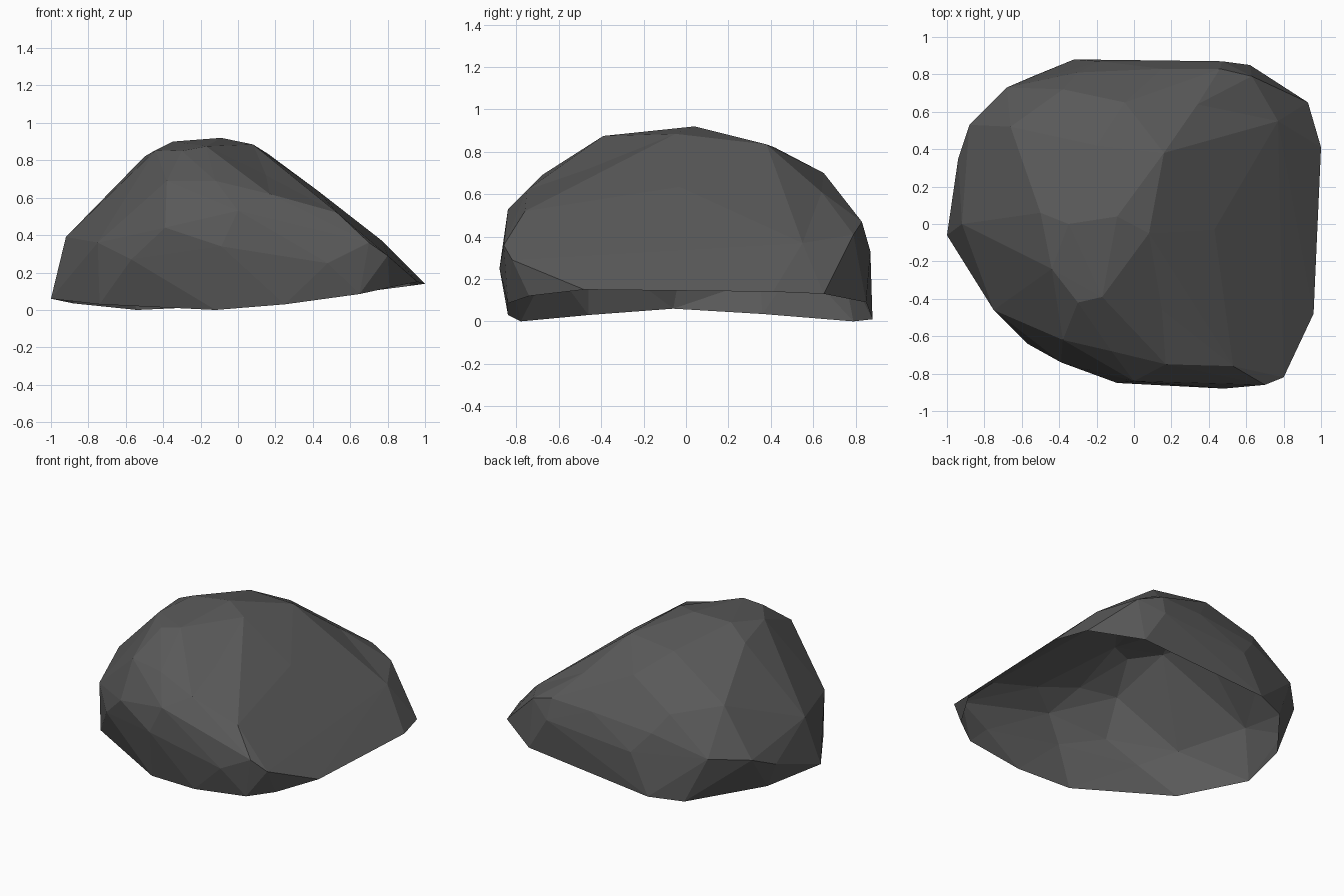
import bpy, bmesh

# Lower rim of the rock (the underside is open)
rim = [(-1, -.06, .06), (-.88, .36, .035), (-.54, .79, 0), (-.32, .88, .01),
       (.62, .85, .09), (.93, .65, .13), (1, .41, .14), (.96, -.48, .15),
       (.81, -.74, .12), (.65, -.84, .085), (.25, -.84, .03), (-.12, -.78, 0),
       (-.74, -.46, .03)]

# Crown, then right slope, front, left and back chips
crown = [(-.09, .04, .92), (-.35, .0, .90), (.08, -.05, .885), (.16, .38, .835),
         (-.17, -.39, .875), (-.30, -.42, .85), (-.44, -.24, .855),
         (-.50, .06, .82), (-.2, .42, .82)]
sides = [(.43, -.03, .635), (.77, .55, .37), (.63, .79, .41),
         (.17, -.75, .62), (.53, -.76, .52), (.70, -.86, .36), (.80, -.82, .29),
         (.48, -.88, .25), (-.09, -.85, .34), (0, -.84, .53), (-.12, -.68, .69),
         (-.38, -.62, .69), (-.39, -.74, .44), (-.57, -.64, .27), (-.75, -.46, .36),
         (-.92, 0, .39), (-.66, .52, .60), (-.88, .53, .28), (-.94, .35, .2),
         (-.68, .73, .31), (-.05, .65, .70), (-.38, .72, .54), (-.3, .81, .42),
         (-.18, .87, .28), (.15, .83, .46), (.46, .83, .47), (.47, .87, .33)]
# Shallow dents beside the right slope: point on the hull, drop afterwards
dents = [((.15, -.46, .77), .05), ((.34, .64, .67), .06)]

# Facetted shell: hull of the chips, then press the dents and open the underside
bm = bmesh.new()
rim_verts = {bm.verts.new(p) for p in rim}
for p in crown + sides:
    bm.verts.new(p)
dent_verts = [(bm.verts.new(p), drop) for p, drop in dents]
bmesh.ops.convex_hull(bm, input=bm.verts[:])
bmesh.ops.recalc_face_normals(bm, faces=bm.faces[:])
under = [f for f in bm.faces if f.normal.z < -.5 and all(v in rim_verts for v in f.verts)]
for v, drop in dent_verts:
    v.co.z -= drop
bmesh.ops.delete(bm, geom=under, context='FACES')
bmesh.ops.delete(bm, geom=[v for v in bm.verts if not v.link_faces], context='VERTS')

mesh = bpy.data.meshes.new("rock")
bm.to_mesh(mesh)
bm.free()
rock = bpy.data.objects.new("rock", mesh)
bpy.context.collection.objects.link(rock)

# Dark stone colour
stone = bpy.data.materials.new("dark stone grey")
stone.diffuse_color = (.1, .1, .1, 1)
mesh.materials.append(stone)
